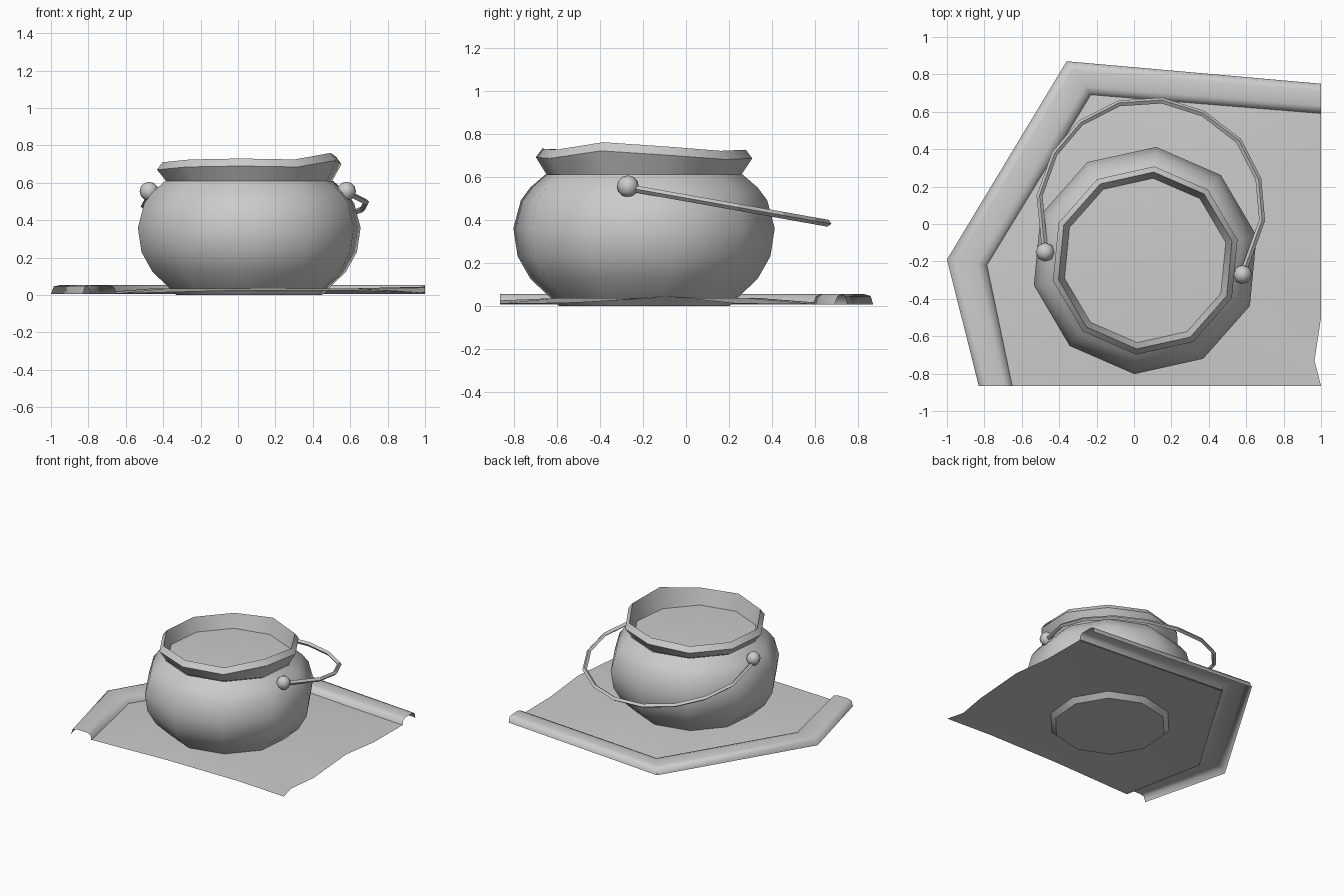
import bpy, math
from mathutils import Vector

if "Cube" in bpy.data.objects:
    bpy.data.objects.remove(bpy.data.objects["Cube"])

CX, CY = 0.06, -0.195      # pot axis
SIDES = 10
START = math.radians(12.5)


def make(name, verts, faces, angle=30):
    me = bpy.data.meshes.new(name)
    me.from_pydata(verts, [], faces)
    me.update()
    me.shade_smooth()
    me.set_sharp_from_angle(angle=math.radians(angle))
    ob = bpy.data.objects.new(name, me)
    bpy.context.collection.objects.link(ob)
    return ob


def ring(r, z, heights=None):
    out = []
    for i in range(SIDES):
        a = START + i * math.tau / SIDES
        dz = heights[i] if heights else 0
        out.append((CX + r * math.cos(a), CY + r * math.sin(a), z + dz))
    return out


def loft(rings):
    n = len(rings[0])
    verts = [v for r in rings for v in r]
    faces = []
    for j in range(len(rings) - 1):
        for i in range(n):
            k = (i + 1) % n
            faces.append((j*n + i, j*n + k, (j+1)*n + k, (j+1)*n + i))
    return verts, faces


# Round pot body with closed base
body = [(0.40, 0), (0.44, 0.04), (0.53, 0.125), (0.59, 0.23), (0.61, 0.36),
        (0.575, 0.49), (0.53, 0.55), (0.46, 0.61)]
v, f = loft([ring(r, z) for r, z in body])
f.append(tuple(reversed(range(SIDES))))
make("pot_body", v, f, 40)

# Flared, uneven rim
uneven = [0.01, -0.01, -0.005, -0.02, -0.02, -0.02, -0.005, 0, -0.005, 0.03]
v, f = loft([ring(0.455, 0.61), ring(0.505, 0.69, uneven), ring(0.475, 0.73, uneven),
             ring(0.44, 0.60)])
make("pot_rim", v, f, 45)

# Liquid surface inside the pot, slightly domed
v, f = loft([ring(0.445, 0.605), ring(0.22, 0.615)])
f.append(tuple(range(SIDES, 2 * SIDES)))
make("pot_contents", v, f, 45)

# Ground sheet, rising gently towards the pot
outline = [(-0.66, -0.865, 0.008), (0, -0.865, 0.025), (0.6, -0.865, 0.025), (1, -0.865, 0.01),
           (0.965, -0.73, 0.01), (1, -0.5, 0.015), (1, -0.1, 0.045), (1, 0.24, 0.01),
           (1, 0.60, 0.008), (0.4, 0.645, 0.008), (-0.235, 0.70, 0.008),
           (-0.51, 0.24, 0.008), (-0.79, -0.22, 0.008)]
c = Vector((CX, CY, 0.036))
inner = []
for p in outline:
    q = c.lerp(Vector(p), 0.6)
    inner.append((q.x, q.y, 0.036))
v, f = loft([outline, inner])
n = len(outline)
f.append(tuple(range(n, 2 * n)))
make("ground_sheet", v, f, 60)

# Hollow rolled border along the left and back of the sheet
outer_edge = [(-0.83, -0.865), (-1, -0.19), (-0.36, 0.87), (1, 0.75)]
inner_edge = [(-0.65, -0.865), (-0.785, -0.22), (-0.23, 0.69), (1, 0.59)]
section = [(0, 0.006), (0.07, 0.046), (0.25, 0.055), (0.75, 0.055), (0.92, 0.044), (1, 0.006)]
verts, faces = [], []
m = len(section)
for o, i in zip(outer_edge, inner_edge):
    verts += [(o[0] + (i[0]-o[0])*t, o[1] + (i[1]-o[1])*t, z) for t, z in section]
for j in range(len(outer_edge) - 1):
    for k in range(m - 1):
        a = j * m + k
        faces.append((a, a + m, a + m + 1, a + 1)[::-1])
make("sheet_border", verts, faces, 60)

# Bail handle hanging down behind the pot, square in section
path = [(-0.475, -0.15), (-0.505, 0.15), (-0.425, 0.375), (-0.285, 0.54), (-0.08, 0.645),
        (0.15, 0.66), (0.37, 0.59), (0.56, 0.445), (0.665, 0.24), (0.685, 0.02), (0.58, -0.27)]
cu = bpy.data.curves.new("handle", 'CURVE')
cu.dimensions = '3D'
cu.bevel_depth = 0.016
cu.bevel_resolution = 0
sp = cu.splines.new('POLY')
sp.points.add(len(path) - 1)
for pt, (x, y) in zip(sp.points, path):
    pt.co = (x, y, 0.54 - (y + 0.22) * 0.178, 1)
sp.use_smooth = False
bpy.context.collection.objects.link(bpy.data.objects.new("handle", cu))

# Knobs holding the handle
for side, loc in (("left", (-0.475, -0.15, 0.555)), ("right", (0.58, -0.27, 0.555))):
    bpy.ops.mesh.primitive_uv_sphere_add(segments=8, ring_count=6, radius=0.051, location=loc)
    bpy.context.object.name = side + "_knob"
    bpy.ops.object.shade_smooth()
